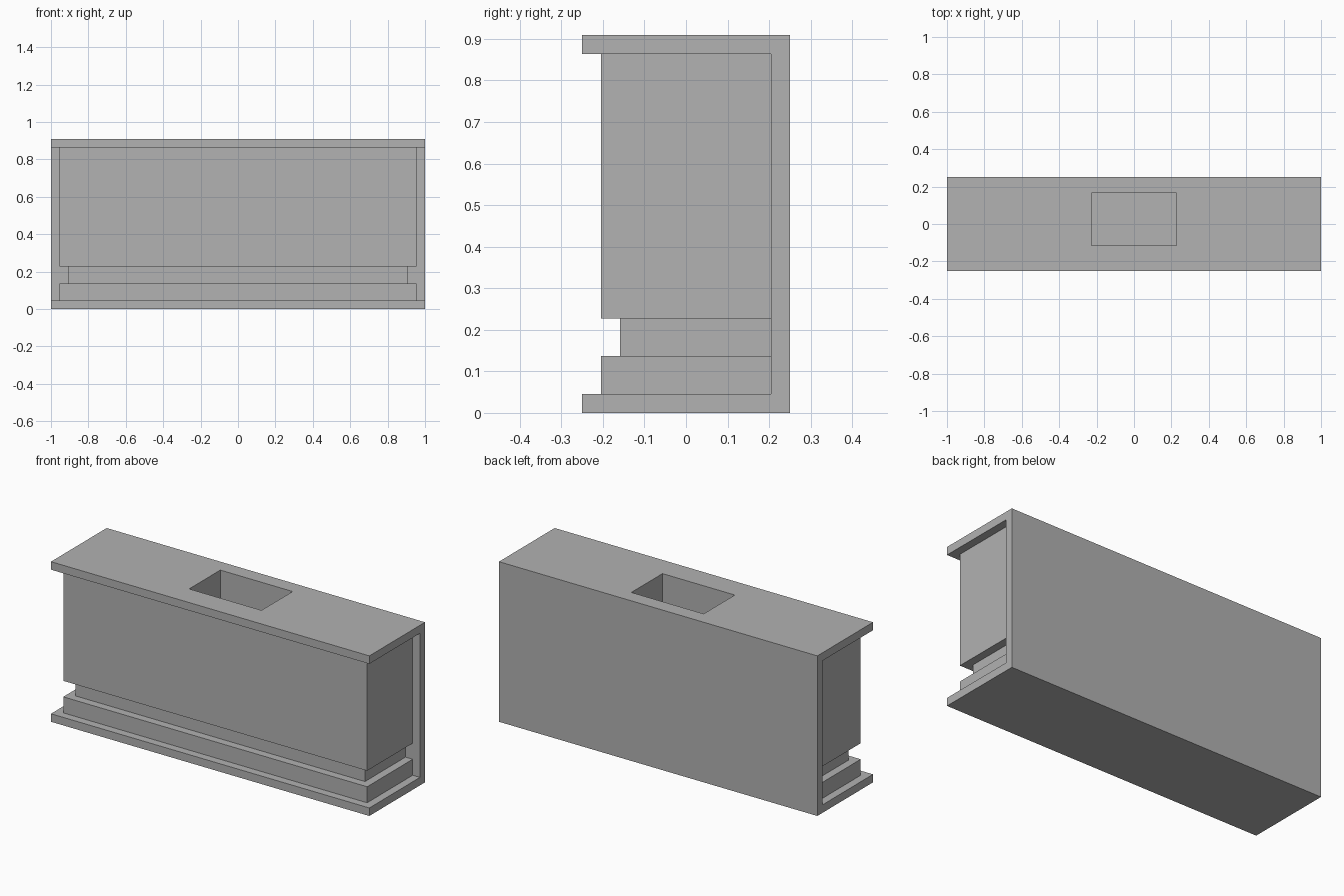
import bpy
import bmesh

default_cube = bpy.data.objects.get("Cube")
if default_cube:
    bpy.data.objects.remove(default_cube, do_unlink=True)

U = 1 / 22  # panel thickness, the module for every size

grey = bpy.data.materials.new("plain_grey")
grey.use_nodes = True
color = (0.445, 0.445, 0.445, 1)
grey.diffuse_color = color
grey.node_tree.nodes["Principled BSDF"].inputs["Base Color"].default_value = color


def extrude_profile(name, profile, half_width):
    """Extrude a (y, z) outline, in modules, along x."""
    bm = bmesh.new()
    face = bm.faces.new([bm.verts.new((-half_width * U, y * U, z * U)) for y, z in profile])
    result = bmesh.ops.extrude_face_region(bm, geom=[face])
    moved = [v for v in result["geom"] if isinstance(v, bmesh.types.BMVert)]
    bmesh.ops.translate(bm, verts=moved, vec=(2 * half_width * U, 0, 0))
    bmesh.ops.recalc_face_normals(bm, faces=bm.faces)
    mesh = bpy.data.meshes.new(name)
    bm.to_mesh(mesh)
    bm.free()
    mesh.materials.append(grey)
    obj = bpy.data.objects.new(name, mesh)
    bpy.context.collection.objects.link(obj)
    return obj


def block(name, half_width, front, back, bottom, top):
    outline = [(front, bottom), (back, bottom), (back, top), (front, top)]
    return extrude_profile(name, outline, half_width)


# Outer frame: bottom slab, back panel and top slab in one channel
frame = extrude_profile("frame", [(-5.5, 0), (5.5, 0), (5.5, 20), (-5.5, 20),
                                  (-5.5, 19), (4.5, 19), (4.5, 1), (-5.5, 1)], 22)

# Stepped core: plinth, recessed band and main body
block("plinth", 21, -4.5, 4.5, 1, 3)
block("recessed_band", 20, -3.5, 4.5, 3, 5)
body = block("main_body", 21, -4.5, 4.5, 5, 19)

# Rectangular pocket sunk through the top slab into the body
cutter = block("pocket_cutter", 5, -2.5, 3.65, 10, 21)
cutter.hide_render = True
cutter.hide_set(True)
for part in (frame, body):
    cut = part.modifiers.new("pocket", 'BOOLEAN')
    cut.operation = 'DIFFERENCE'
    cut.solver = 'EXACT'
    cut.object = cutter
